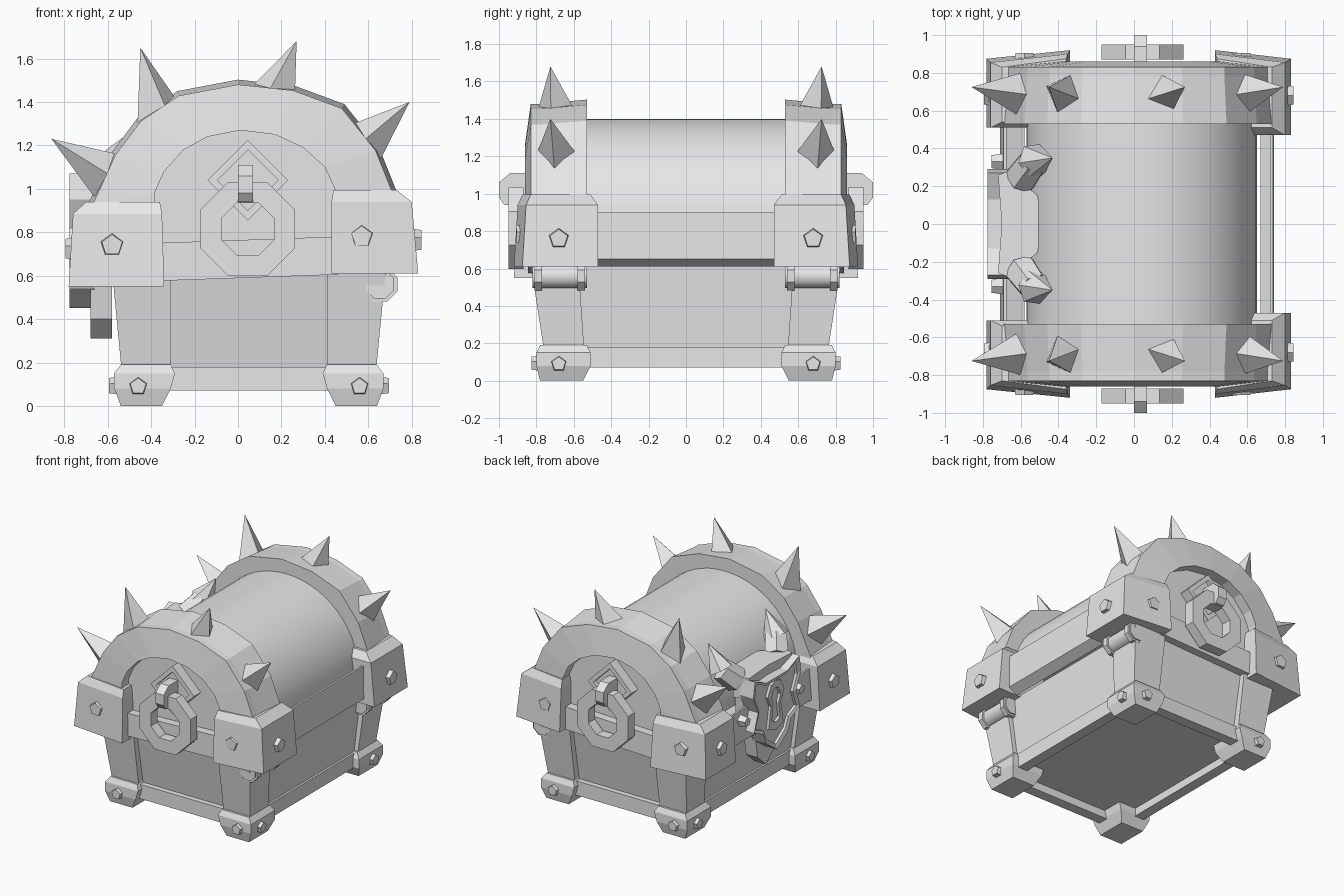
import bpy, bmesh, math
from mathutils import Vector

cube = bpy.data.objects.get("Cube")
if cube:
    bpy.data.objects.remove(cube, do_unlink=True)

GREY = (0.8, 0.8, 0.8, 1)
mat = bpy.data.materials.new("plain grey")
mat.use_nodes = True
mat.diffuse_color = GREY
mat.node_tree.nodes["Principled BSDF"].inputs["Base Color"].default_value = GREY


def finish(name, bm, smooth=None):
    bmesh.ops.recalc_face_normals(bm, faces=bm.faces)
    mesh = bpy.data.meshes.new(name)
    bm.to_mesh(mesh)
    bm.free()
    mesh.materials.append(mat)
    if smooth:
        for p in mesh.polygons:
            p.use_smooth = True
        mesh.set_sharp_from_angle(angle=math.radians(smooth))
    ob = bpy.data.objects.new(name, mesh)
    bpy.context.collection.objects.link(ob)


def place(axis, u, v, t):
    return {"X": (t, u, v), "Y": (u, t, v), "Z": (u, v, t)}[axis]


def prism(name, pts, a, b, axis="Y", smooth=None, end_pts=None):
    """Extrude a flat outline from a to b along an axis, optionally to another outline."""
    bm = bmesh.new()
    lo, hi = [[bm.verts.new(place(axis, u, v, t)) for u, v in outline]
              for outline, t in ((pts, a), (end_pts or pts, b))]
    bm.faces.new(lo)
    bm.faces.new(hi)
    for i in range(len(pts)):
        j = (i + 1) % len(pts)
        bm.faces.new((lo[i], lo[j], hi[j], hi[i]))
    finish(name, bm, smooth)


def frame(name, outer, inner, a, b, b_inner, axis="Y", closed=True):
    """Extrude the strip between two matching outlines, with a sloped face."""
    bm = bmesh.new()
    loops = [[bm.verts.new(place(axis, u, v, t)) for u, v in pts]
             for pts, t in ((outer, a), (outer, b), (inner, b_inner), (inner, a))]
    n = len(outer)
    for i in range(n if closed else n - 1):
        j = (i + 1) % n
        for k in range(4):
            p, q = loops[k], loops[(k + 1) % 4]
            bm.faces.new((p[i], p[j], q[j], q[i]))
    if not closed:
        for i in (0, -1):
            bm.faces.new([l[i] for l in loops])
    finish(name, bm)


def stack(name, layers, sy=1, skew=(0, 0)):
    """Box of rectangles (x0, x1, y0, y1, z) stacked upward; skew moves the y1 corners."""
    bm = bmesh.new()
    rings = [[bm.verts.new((x, y * sy, z)) for x, y in
              ((x0, y0), (x1, y0), (x1, y1 + skew[1]), (x0, y1 + skew[0]))]
             for x0, x1, y0, y1, z in layers]
    bm.faces.new(rings[0])
    bm.faces.new(rings[-1])
    for r, s in zip(rings, rings[1:]):
        for i in range(4):
            j = (i + 1) % 4
            bm.faces.new((r[i], r[j], s[j], s[i]))
    finish(name, bm)


def cone(name, base, tip, r1, r2=0, sides=4):
    base, tip = Vector(base), Vector(tip)
    d = tip - base
    bm = bmesh.new()
    bmesh.ops.create_cone(bm, cap_ends=True, segments=sides, radius1=r1,
                          radius2=r2, depth=d.length)
    bm.transform(d.to_track_quat("Z", "Y").to_matrix().to_4x4())
    bmesh.ops.translate(bm, verts=bm.verts, vec=(base + tip) / 2)
    finish(name, bm)


def rivet(name, loc, normal, r=0.062):
    loc, normal = Vector(loc), Vector(normal)
    cone(name, loc - normal * 0.04, loc + normal * 0.025, r, r * 0.8, 5)


def polygon(cx, cy, r, n, turn=0.0):
    return [(cx + r * math.cos(math.tau * (i + turn) / n),
             cy + r * math.sin(math.tau * (i + turn) / n)) for i in range(n)]


MID = 0.05  # centre of the tapered base in x


def rect(hx, hy):
    return [(MID - hx, -hy), (MID + hx, -hy), (MID + hx, hy), (MID - hx, hy)]


def flip(layers):
    return [(2 * MID - x1, 2 * MID - x0, y0, y1, z) for x0, x1, y0, y1, z in layers]


# Base box with a floor set up inside the plinth rim
stack("base_box", [(-.50, .60, -.70, .70, .13), (-.55, .64, -.79, .79, .62)])
frame("base_plinth", rect(.57, .75), rect(.49, .67), .18, .07, .07, "Z")

# Base corner posts and feet
post = [(-.53, -.31, .54, .75, .10), (-.58, -.31, .575, .83, .62)]
foot = [(-.54, -.35, .55, .78, 0), (-.57, -.31, .51, .80, .08),
        (-.57, -.29, .51, .80, .15), (-.54, -.31, .53, .78, .19)]
for sy, end in ((-1, "front"), (1, "back")):
    for sx, side in ((-1, "right"), (1, "left")):
        fix = flip if sx > 0 else list
        stack(f"{end}_{side}_post", fix(post), sy)
        stack(f"{end}_{side}_foot", fix(foot), sy)
        rivet(f"{end}_{side}_foot_end_rivet", (MID + sx * .51, sy * .80, .09), (0, sy, 0), .048)
        rivet(f"{end}_{side}_foot_side_rivet", (MID + sx * .62, sy * .68, .09), (sx, 0, 0), .048)

# Lid barrel and thin lower rails
arc = [(.04 + .61 * math.cos(math.pi * i / 28), .82 + .58 * math.sin(math.pi * i / 28))
       for i in range(29)]
prism("lid_barrel", arc, -.6, .6, smooth=40)
prism("lid_left_rail", [(.735, .90), (.74, .65), (.67, .61), (.67, .62), (.725, .655), (.72, .90)],
      -.56, .56)
prism("lid_right_rail", [(-.69, .85), (-.71, .62), (-.58, .575), (-.58, .585), (-.695, .63),
                         (-.675, .85)], -.56, .56)

# Lid arches, end panels, cuffs and spikes
outer = [(-.73, .58), (-.69, .93), (-.58, 1.17), (-.46, 1.33), (-.28, 1.45), (0, 1.503),
         (.26, 1.475), (.49, 1.39), (.65, 1.19), (.73, .99), (.77, .62)]
narrow = [(.02 + (x - .02) * .975, .6 + (z - .6) * .975) for x, z in outer]
inner = [(-.38, .58), (-.385, .98), (-.34, 1.08), (-.25, 1.18), (-.14, 1.24), (.01, 1.27),
         (.17, 1.25), (.3, 1.19), (.4, 1.1), (.45, .99), (.45, .61)]
right_cuff = [(-.78, -.34, .51, .875, .55), (-.76, -.35, .51, .855, .885), (-.70, -.36, .54, .83, .94)]
left_cuff = [(.43, .83, .47, .875, .61), (.43, .80, .47, .855, .94), (.44, .73, .51, .83, .995)]
spikes = [((-.60, 1.06), (-.86, 1.23)), ((-.36, 1.34), (-.45, 1.65)),
          ((.16, 1.42), (.27, 1.68)), ((.57, 1.20), (.79, 1.40))]
for sy, end in ((-1, "front"), (1, "back")):
    prism(f"{end}_arch", outer, sy * .53, sy * .78, end_pts=narrow)
    frame(f"{end}_arch_face", narrow, inner, sy * .77, sy * .83, sy * .86, closed=False)
    prism(f"{end}_panel_rail", [(-.39, .575), (.46, .605), (.46, .78), (-.39, .75)],
          sy * .76, sy * .845)
    stack(f"{end}_right_cuff", right_cuff, sy, (0, .045))
    stack(f"{end}_left_cuff", left_cuff, sy, (.045, 0))
    rivet(f"{end}_right_cuff_end_rivet", (-.58, sy * .88, .74), (0, sy, 0))
    rivet(f"{end}_left_cuff_end_rivet", (.57, sy * .88, .78), (0, sy, 0))
    rivet(f"{end}_right_cuff_side_rivet", (-.77, sy * .68, .72), (-1, 0, 0))
    rivet(f"{end}_left_cuff_side_rivet", (.82, sy * .68, .76), (1, 0, 0))
    for i, (b, t) in enumerate(spikes):
        cone(f"{end}_spike_{i + 1}", (b[0], sy * .69, b[1]), (t[0], sy * .725, t[1]), .115)

    # Ring handle with its diamond mount and hook
    frame(f"{end}_diamond_rim", polygon(.045, 1.04, .185, 4), polygon(.045, 1.04, .14, 4),
          sy * .76, sy * .86, sy * .86)
    prism(f"{end}_diamond_plate", polygon(.045, 1.04, .15, 4), sy * .76, sy * .83)
    frame(f"{end}_ring", polygon(.045, .815, .235, 8, .5), polygon(.045, .815, .13, 8, .5),
          sy * .87, sy * .95, sy * .95)
    stack(f"{end}_ring_hook", [(0, .07, .93, .97, .94), (0, .07, .82, 1.0, .98),
                               (0, .07, .82, 1.0, 1.06), (0, .07, .82, .94, 1.11)], sy)

    # Hinge knuckle with collars
    prism(f"{end}_hinge_pin", polygon(.655, .56, .07, 8, .5), sy * .53, sy * .82, smooth=50)
    for j, y in enumerate((.54, .77)):
        prism(f"{end}_hinge_collar_{j + 1}", polygon(.655, .56, .085, 8, .5),
              sy * y, sy * (y + .04))


# Lock: hasp, horned crest and shield with keyhole
def both(half):
    """Complete a (y, z) half outline with its mirror image."""
    return half + [(-y, z) for y, z in reversed(half) if y > 0]


prism("lock_hasp", both([(0, .31), (.10, .40), (.13, .56), (.22, .66), (.24, .98)]),
      -.68, -.58, "X")
shield = both([(0, .45), (.13, .54), (.17, .63), (.28, .68), (.23, .82),
               (.29, .95), (.27, 1.07), (.13, 1.01)])
prism("lock_shield", shield, -.745, -.66, "X")
frame("lock_shield_rim", shield, [(y * .88, .78 + (z - .78) * .88) for y, z in shield],
      -.73, -.775, -.765, "X")
key_out = both([(0, .60), (.09, .63), (.06, .80), (.10, .88), (.06, .96), (0, .98)])
key_in = [(y * .55, .80 + (z - .80) * .7) for y, z in key_out]
frame("lock_keyhole", key_out, key_in, -.73, -.765, -.765, "X")
crest = [(-.72, -.26), (-.61, -.30), (-.57, -.20), (-.51, -.15), (-.49, 0),
         (-.51, .15), (-.57, .20), (-.61, .30), (-.72, .26), (-.70, 0)]
prism("lock_crest", crest, .92, 1.08, "Z")
for sy, side in ((-1, "front"), (1, "back")):
    root, bend, tip = (-.60, sy * .24, 1.03), (-.53, sy * .335, 1.13), (-.43, sy * .35, 1.31)
    cone(f"{side}_horn_root", root, bend, .095, .085, 6)
    cone(f"{side}_horn_tip", bend, tip, .095, 0, 6)
    rivet(f"{side}_lock_rivet", (-.73, sy * .33, .78), (-1, 0, 0), .045)
